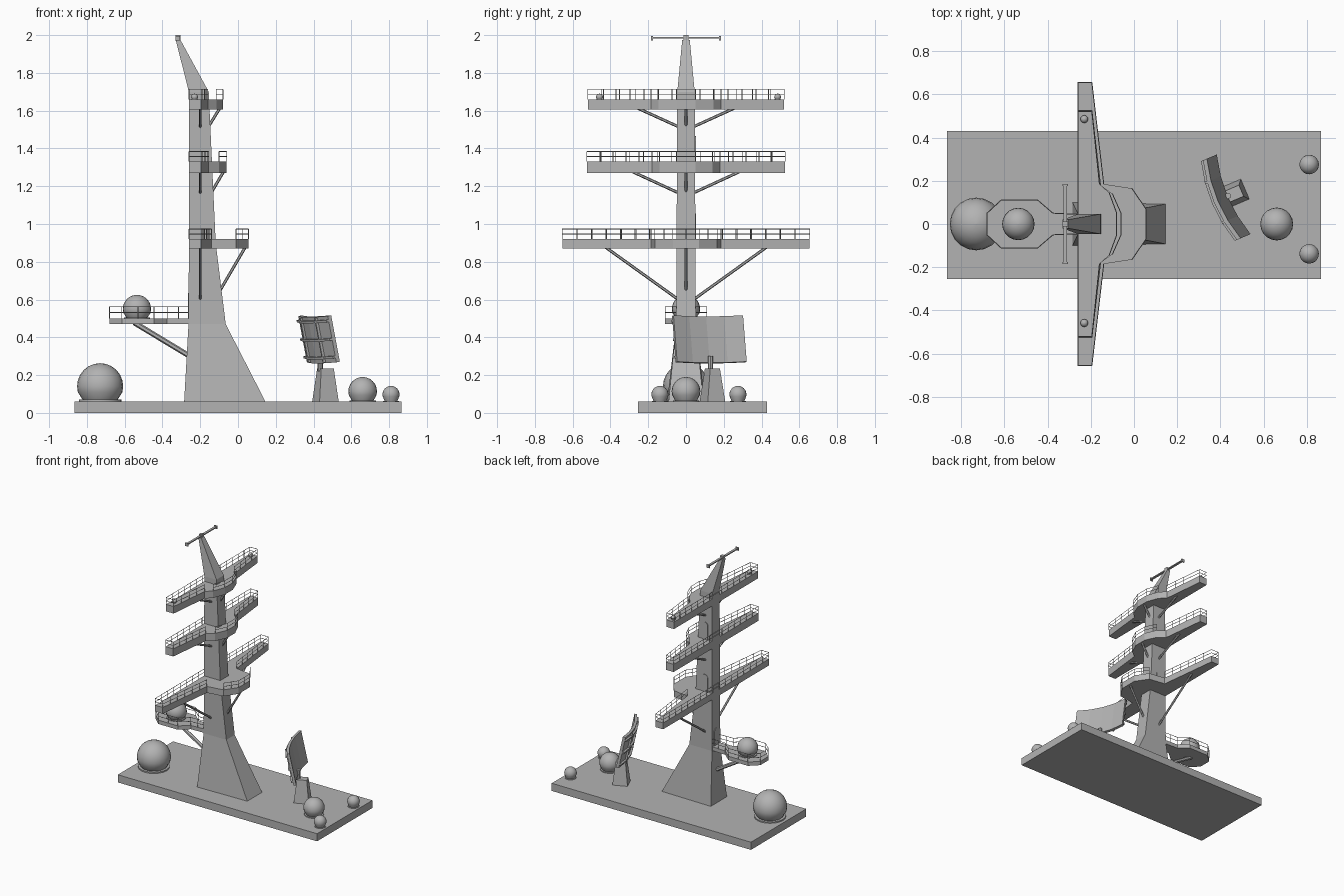
import bpy, bmesh, math
from mathutils import Vector, Matrix

cube = bpy.data.objects.get("Cube")
if cube:
    bpy.data.objects.remove(cube, do_unlink=True)

gray = bpy.data.materials.new("naval gray")
gray.use_nodes = True
gray.diffuse_color = (0.45, 0.45, 0.45, 1)
gray.node_tree.nodes["Principled BSDF"].inputs["Base Color"].default_value = gray.diffuse_color


def finish(name, bm, smooth=False):
    bmesh.ops.recalc_face_normals(bm, faces=bm.faces)
    mesh = bpy.data.meshes.new(name)
    bm.to_mesh(mesh)
    bm.free()
    mesh.materials.append(gray)
    obj = bpy.data.objects.new(name, mesh)
    bpy.context.collection.objects.link(obj)
    if smooth:
        bpy.ops.object.select_all(action="DESELECT")
        obj.select_set(True)
        bpy.context.view_layer.objects.active = obj
        bpy.ops.object.shade_smooth_by_angle(angle=math.radians(35))
    return obj


def loft(name, rings, smooth=False):
    """Skin a stack of equal-length point rings and cap both ends."""
    bm = bmesh.new()
    rows = [[bm.verts.new(p) for p in ring] for ring in rings]
    n = len(rows[0])
    for a, b in zip(rows, rows[1:]):
        for i in range(n):
            j = (i + 1) % n
            bm.faces.new((a[i], a[j], b[j], b[i]))
    bm.faces.new(rows[0])
    bm.faces.new(rows[-1])
    return finish(name, bm, smooth)


def prism(name, outline, z0, z1):
    return loft(name, [[(x, y, z) for x, y in outline] for z in (z0, z1)])


def box(name, x0, x1, y0, y1, z0, z1):
    return prism(name, [(x0, y0), (x1, y0), (x1, y1), (x0, y1)], z0, z1)


def add_bar(bm, a, b, r, sides):
    a, b = Vector(a), Vector(b)
    d = b - a
    spin = d.to_track_quat("Z", "Y").to_matrix().to_4x4()
    bmesh.ops.create_cone(bm, cap_ends=True, segments=sides, radius1=r, radius2=r,
                          depth=d.length, matrix=Matrix.Translation((a + b) / 2) @ spin)


def bars(name, pairs, r, sides=6):
    bm = bmesh.new()
    for a, b in pairs:
        add_bar(bm, a, b, r, sides)
    return finish(name, bm)


def railing(name, edges, z, height, step=0.075):
    pairs = []
    for a, b in edges:
        a, b = Vector((*a, z)), Vector((*b, z))
        for k in (0.5, 1):
            up = Vector((0, 0, height * k))
            pairs.append((a + up, b + up))
        count = max(1, round((b - a).length / step))
        for i in range(count + 1):
            p = a.lerp(b, i / count)
            pairs.append((p, p + Vector((0, 0, height))))
    bars(name, pairs, 0.0022, 4)


def dome(name, x, y, z, r, top, sides=20):
    """Radome: ball above, tapering foot below, on a thin disc."""
    mid = top - r
    foot = 0.76 * r
    profile = [(0.92 * r, z), (0.92 * r, z + 0.08 * r), (foot, z + 0.08 * r)]
    profile += [(r * math.cos(t), mid + r * math.sin(t))
                for t in [math.radians(d) for d in range(-15, 90, 15)]]
    profile.append((0.01 * r, top))
    rings = [[(x + q * math.cos(math.tau * i / sides), y + q * math.sin(math.tau * i / sides), h)
              for i in range(sides)] for q, h in profile]
    loft(name, rings, True)


# Deck slab
box("deck", -0.865, 0.865, -0.255, 0.43, 0, 0.06)

# Mast: rear x, front x, rear half width, front half width, height
sections = [(-0.285, 0.145, 0.1, 0.092, 0.06), (-0.262, -0.065, 0.052, 0.052, 0.47),
            (-0.26, -0.118, 0.05, 0.05, 0.9), (-0.26, -0.155, 0.046, 0.046, 1.7),
            (-0.33, -0.305, 0.02, 0.02, 1.975)]
loft("mast", [[(b, -wb, z), (f, -wf, z), (f, wf, z), (b, wb, z)] for b, f, wb, wf, z in sections])

# Aerial crossbar at the masthead
box("masthead_cap", -0.33, -0.305, -0.012, 0.012, 1.97, 2.0)
box("crossbar", -0.327, -0.309, -0.18, 0.18, 1.982, 1.99)
for s in (-1, 1):
    box("crossbar_tip", -0.33, -0.306, s * 0.18 - 0.004, s * 0.18 + 0.004, 1.972, 1.996)

# Wing platforms: bottom, top, half span, bay outline, side brace (low z, out y), front brace
bay_low = [(-0.14, 0.185), (-0.01, 0.165), (0.055, 0.07)]
bay_mid = [(-0.155, 0.18), (-0.1, 0.14), (-0.06, 0.05)]
bay_top = [(-0.16, 0.185), (-0.115, 0.145), (-0.08, 0.05)]
levels = [("lower", 0.87, 0.92, 0.655, bay_low, 0.6, 0.43, (-0.09, 0.64, 0.04)),
          ("middle", 1.27, 1.33, 0.525, bay_mid, 1.165, 0.29, (-0.135, 1.16, -0.075)),
          ("upper", 1.605, 1.66, 0.52, bay_top, 1.515, 0.26, (-0.15, 1.51, -0.095))]
for name, z0, z1, span, bay, low, out, (fx, fz, gx) in levels:
    half = [(-0.26, span), (-0.195, span)] + bay
    outline = half + [(x, -y) for x, y in reversed(half)]
    prism(name + "_platform", outline, z0, z1)
    edges = [e for i, e in enumerate(zip(outline, outline[1:] + outline[:1])) if i not in (2, 6)]
    railing(name + "_railing", edges, z1, 0.053)
    braces = [((-0.2, s * 0.04, low), (-0.2, s * out, z0 + 0.01)) for s in (-1, 1)]
    braces.append(((fx - 0.01, 0, fz), (gx, 0, z0 + 0.01)))
    bars(name + "_braces", braces, 0.008)

# Arched doors on the mast
arch = [(math.cos(math.radians(a)), math.sin(math.radians(a))) for a in range(0, 181, 30)]
door = [(-0.025, 0)] + [(-0.025 * -1 * c, 0.11 + 0.025 * s) for c, s in arch] + [(0.025, 0)]
door = door[1:-1] + [(-0.025, 0), (0.025, 0)]
for z in (0.92, 1.33):
    loft("side_door", [[(-0.2 + u, y, z + v) for u, v in door] for y in (0.046, 0.053)])
loft("rear_door", [[(x, u, 0.5 + v) for u, v in door] for x in (-0.259, -0.266)])

# Rear dome platform with its strut
half = [(-0.255, 0.045), (-0.375, 0.05), (-0.445, 0.11), (-0.615, 0.11), (-0.68, 0.05)]
outline = half + [(x, -y) for x, y in reversed(half)]
prism("dome_platform", outline, 0.47, 0.5)
railing("dome_railing", list(zip(outline, outline[1:])), 0.5, 0.062)
bars("dome_strut", [((-0.255, 0, 0.3), (-0.55, 0, 0.478))], 0.014)

# Radomes
dome("platform_dome", -0.535, 0, 0.5, 0.075, 0.625)
dome("large_dome", -0.73, 0, 0.06, 0.122, 0.263)
dome("medium_dome", 0.66, 0, 0.06, 0.076, 0.19)
for y in (0.275, -0.138):
    dome("small_dome", 0.81, y, 0.06, 0.045, 0.143)
for y in (0.485, -0.458):
    dome("wing_dome", -0.23, y, 1.66, 0.018, 1.69, 12)

# Array radar, turned on its pedestal
turn = math.radians(23)


def placed(obj, x, y, z, tilt=0):
    obj.matrix_world = (Matrix.Translation((x, y, z)) @ Matrix.Rotation(turn, 4, "Z")
                        @ Matrix.Rotation(tilt, 4, "Y"))


def bowed(y):
    return -0.03 * (1 - (y / 0.2) ** 2)


def rect(hx, hy, z):
    return [(-hx, -hy, z), (hx, -hy, z), (hx, hy, z), (-hx, hy, z)]


placed(loft("radar_pedestal", [rect(0.055, 0.05, 0), rect(0.036, 0.028, 0.175)]), 0.463, 0.14, 0.06)
bars("radar_post", [((0.435, 0.13, 0.22), (0.435, 0.13, 0.3))], 0.014, 8)
stations = [-0.2, -0.1, 0, 0.1, 0.2]
lean = -0.2
center = (0.42, 0.12, 0.39)
panel = [[(bowed(y), y, -0.125), (bowed(y) + 0.02, y, -0.125),
          (bowed(y) + 0.02, y, 0.125), (bowed(y), y, 0.125)] for y in stations]
placed(loft("radar_panel", panel), *center, lean)
for z in (-0.095, 0.0, 0.1):
    rib = [[(bowed(y) - 0.014, y, z - 0.006), (bowed(y) + 0.002, y, z - 0.006),
            (bowed(y) + 0.002, y, z + 0.006), (bowed(y) - 0.014, y, z + 0.006)] for y in stations]
    placed(loft("radar_rib", rib), *center, lean)
for y in (-0.1, 0.1):
    x = bowed(y)
    placed(box("radar_upright", x - 0.012, x + 0.004, y - 0.006, y + 0.006, -0.12, 0.12), *center, lean)
